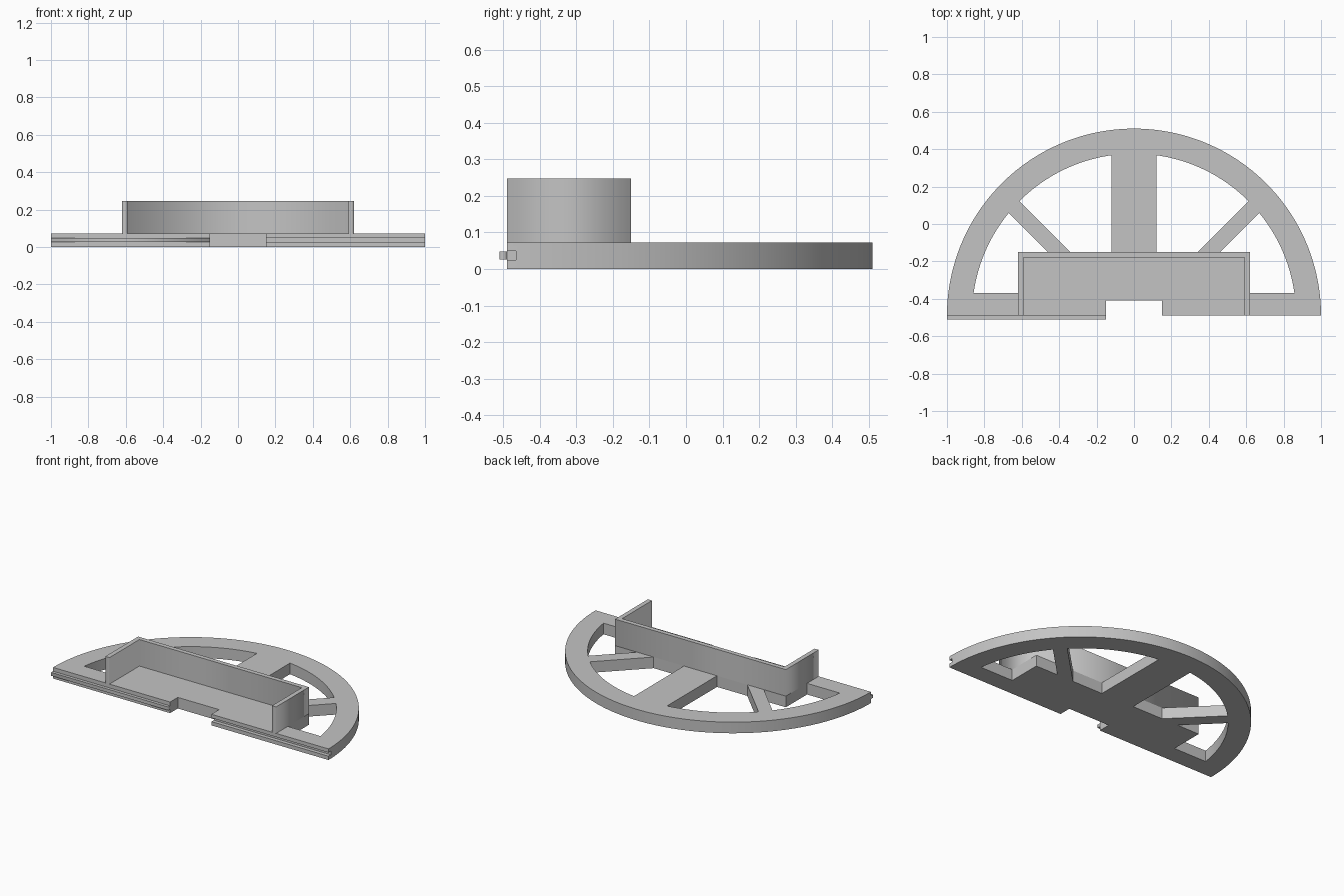
import bpy, bmesh
from math import sin, cos, pi, atan2, asin

if "Cube" in bpy.data.objects:
    bpy.data.objects.remove(bpy.data.objects["Cube"], do_unlink=True)

FRONT = -0.49        # y of the straight front edge, also the arc centre
THICK = 0.073        # plate thickness
TOP = 0.247          # top of the tray walls
INNER = 0.866        # inner radius of the rim
NOTCH = 0.15         # half width of the front notch

grey = bpy.data.materials.new("plain_grey")
grey.use_nodes = True
colour = (0.55, 0.55, 0.55, 1)
grey.diffuse_color = colour
grey.node_tree.nodes["Principled BSDF"].inputs["Base Color"].default_value = colour


def arc(radius, start, end, steps):
    angles = [start + (end - start) * i / steps for i in range(steps + 1)]
    return [(radius * cos(a), radius * sin(a)) for a in angles]


def mirrored(points):
    return [(-x, y) for x, y in reversed(points)]


def extrude_outlines(name, outlines, z0, z1):
    """Solid from closed outlines; outlines inside the first become holes."""
    curve = bpy.data.curves.new(name, "CURVE")
    curve.dimensions = "2D"
    curve.fill_mode = "BOTH"
    curve.extrude = (z1 - z0) / 2
    for points in outlines:
        spline = curve.splines.new("POLY")
        spline.points.add(len(points) - 1)
        for p, (x, y) in zip(spline.points, points):
            p.co = (x, y, 0, 1)
        spline.use_cyclic_u = True
    temp = bpy.data.objects.new(name + "_outline", curve)
    bpy.context.collection.objects.link(temp)
    bpy.context.view_layer.update()
    graph = bpy.context.evaluated_depsgraph_get()
    mesh = bpy.data.meshes.new_from_object(temp.evaluated_get(graph))
    bpy.data.objects.remove(temp, do_unlink=True)

    bm = bmesh.new()
    bm.from_mesh(mesh)
    bmesh.ops.remove_doubles(bm, verts=bm.verts, dist=1e-5)
    bmesh.ops.translate(bm, verts=bm.verts, vec=(0, FRONT, (z0 + z1) / 2))
    bmesh.ops.recalc_face_normals(bm, faces=bm.faces)
    bm.to_mesh(mesh)
    bm.free()
    mesh.materials.clear()
    mesh.materials.append(grey)
    obj = bpy.data.objects.new(name, mesh)
    bpy.context.collection.objects.link(obj)
    return obj


def rectangle(x0, x1, y0, y1):
    return [(x0, y0), (x1, y0), (x1, y1), (x0, y1)]


def activate(obj):
    bpy.ops.object.select_all(action="DESELECT")
    obj.select_set(True)
    bpy.context.view_layer.objects.active = obj


# Half-wheel plate: notched outline with windows that leave rim, bar and spokes
outline = arc(1, 0, pi, 96) + [(-NOTCH, 0), (-NOTCH, 0.08), (NOTCH, 0.08), (NOTCH, 0)]
side_window = ([(0.62, 0.12)]
               + arc(INNER, asin(0.12 / INNER), atan2(0.55, 0.67), 20)
               + [(0.46, 0.34), (0.62, 0.34)])
back_window = ([(0.34, 0.34)]
               + arc(INNER, pi / 4, atan2(0.86, 0.12), 24)
               + [(0.12, 0.34)])
windows = [side_window, back_window]
windows += [mirrored(w) for w in windows]
plate = extrude_outlines("half_wheel_plate", [outline] + windows, 0, THICK)

# Groove along one half of the front edge
cutter = extrude_outlines("groove_cutter", [rectangle(NOTCH - 0.05, 1.1, -0.05, 0.025)], 0.025, 0.049)
cutter.hide_render = True
activate(plate)
cut = plate.modifiers.new("groove", "BOOLEAN")
cut.operation = "DIFFERENCE"
cut.solver = "EXACT"
cut.object = cutter
bpy.ops.object.modifier_apply(modifier=cut.name)
bpy.data.objects.remove(cutter, do_unlink=True)
bpy.ops.object.shade_smooth_by_angle(angle=pi / 6)

# Matching tongue along the other half
extrude_outlines("front_tongue", [rectangle(-1, -NOTCH, -0.02, 0)], 0.026, 0.048)

# Three-sided tray wall, open at the front
outer = [(0.62, 0), (0.62, 0.34), (-0.62, 0.34), (-0.62, 0)]
inner = [(-0.59, 0), (-0.59, 0.31), (0.59, 0.31), (0.59, 0)]
extrude_outlines("tray_wall", [outer + inner], THICK, TOP)
